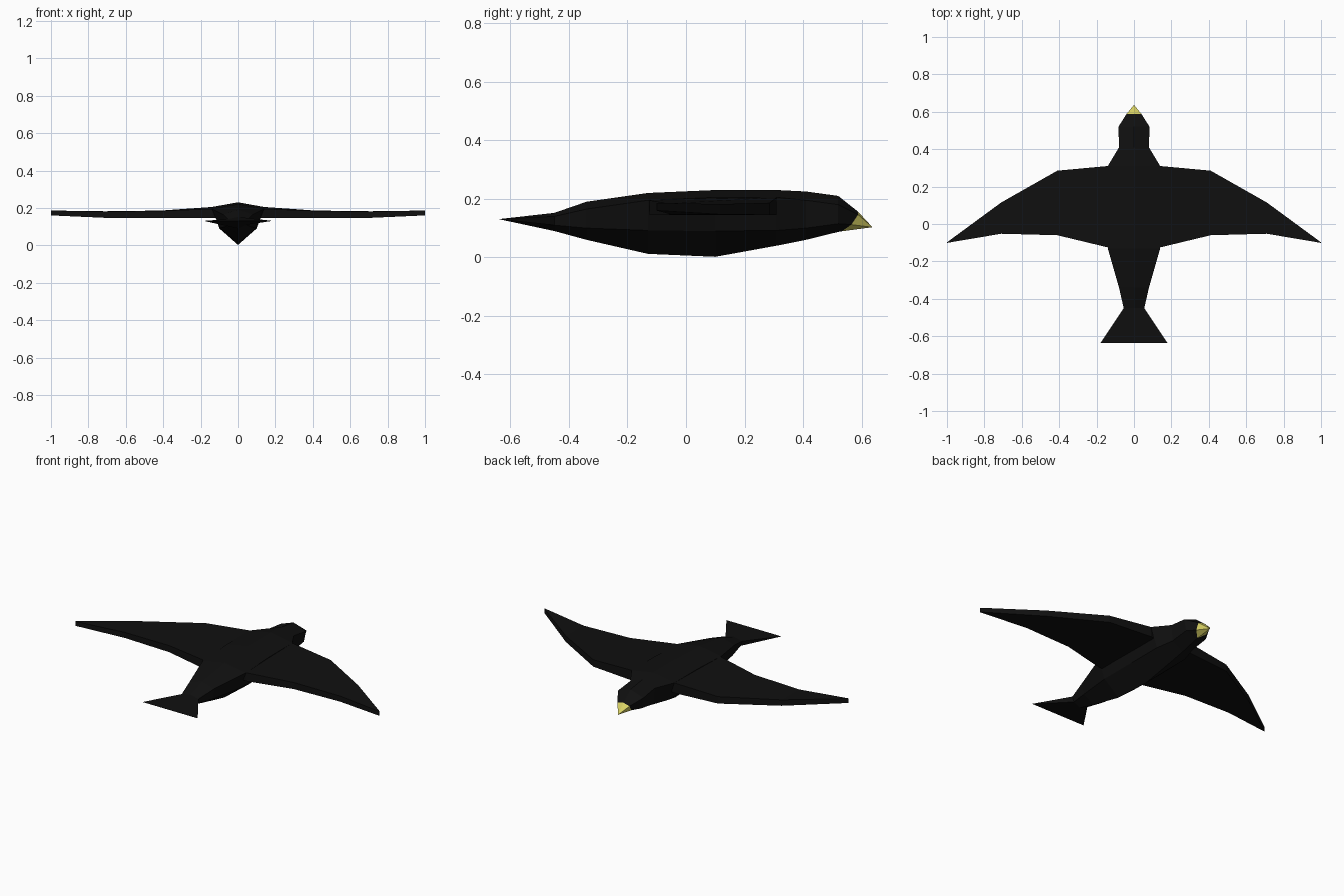
import bpy, bmesh

if "Cube" in bpy.data.objects:
    bpy.data.objects.remove(bpy.data.objects["Cube"])


def material(name, rgb):
    m = bpy.data.materials.new(name)
    m.diffuse_color = (*rgb, 1)
    m.use_nodes = True
    m.node_tree.nodes["Principled BSDF"].inputs["Base Color"].default_value = m.diffuse_color
    return m


black = material("feather black", (0.005, 0.005, 0.005))
yellow = material("beak yellow", (0.70, 0.65, 0.13))


def loft(name, rings, mat):
    """Skin a row of closed rings, cap both ends and merge pinched points."""
    bm = bmesh.new()
    rows = [[bm.verts.new(p) for p in ring] for ring in rings]
    n = len(rows[0])
    for a, b in zip(rows, rows[1:]):
        for i in range(n):
            j = (i + 1) % n
            bm.faces.new((a[i], a[j], b[j], b[i]))
    bm.faces.new(rows[0])
    bm.faces.new(rows[-1])
    bmesh.ops.remove_doubles(bm, verts=bm.verts[:], dist=0.0005)
    bmesh.ops.recalc_face_normals(bm, faces=bm.faces[:])
    me = bpy.data.meshes.new(name)
    bm.to_mesh(me)
    bm.free()
    me.materials.append(mat)
    ob = bpy.data.objects.new(name, me)
    bpy.context.collection.objects.link(ob)
    return ob


def ring(top, shoulder, flank, keel):
    """Six-sided section: top (y,z), shoulder (x,y,z), flank (x,y,z), keel (y,z)."""
    mirror = lambda p: (-p[0], p[1], p[2])
    return [(0, *top), shoulder, flank, (0, *keel), mirror(flank), mirror(shoulder)]


def section(y, zt, w, zs, lw, zl, zb):
    return ring((y, zt), (w, y, zs), (lw, y, zl), (y, zb))


# Body from tail root to head: y, top z, shoulder x/z, flank x/z, keel z
sections = [section(*s) for s in (
    (-0.45, 0.152, 0.055, 0.140, 0.045, 0.110, 0.090),
    (-0.34, 0.190, 0.080, 0.165, 0.068, 0.100, 0.060),
    (-0.13, 0.220, 0.140, 0.195, 0.098, 0.092, 0.012),
    (0.10, 0.230, 0.140, 0.205, 0.100, 0.090, 0.002),
    (0.31, 0.230, 0.140, 0.205, 0.098, 0.092, 0.040),
    (0.41, 0.225, 0.080, 0.195, 0.072, 0.100, 0.060),
    (0.52, 0.210, 0.083, 0.180, 0.070, 0.115, 0.087),
)]
beak_base = ring((0.588, 0.156), (0.040, 0.588, 0.146),
                 (0.036, 0.565, 0.112), (0.532, 0.089))
loft("body", sections + [beak_base], black)

# Beak tapers to a point
loft("beak", [beak_base, [(0, 0.637, 0.103)] * 6], yellow)

# Tail fans out into a sharp flat edge
tail_end = ring((-0.637, 0.131), (0.18, -0.637, 0.131),
                (0.18, -0.637, 0.130), (-0.637, 0.130))
loft("tail", [sections[0], tail_end], black)

# Wings: x, front y, back y, front top z, back top z, bottom z
wing = (
    (0.09, 0.30, -0.12, 0.200, 0.190, 0.145),
    (0.14, 0.31, -0.125, 0.205, 0.195, 0.145),
    (0.41, 0.285, -0.06, 0.186, 0.184, 0.145),
    (0.71, 0.115, -0.052, 0.182, 0.180, 0.147),
    (1.00, -0.098, -0.101, 0.186, 0.186, 0.160),
)
for side, name in ((1, "right_wing"), (-1, "left_wing")):
    loft(name, [[(side * x, f, zf), (side * x, b, zb), (side * x, b, z), (side * x, f, z)]
                for x, f, b, zf, zb, z in wing], black)
